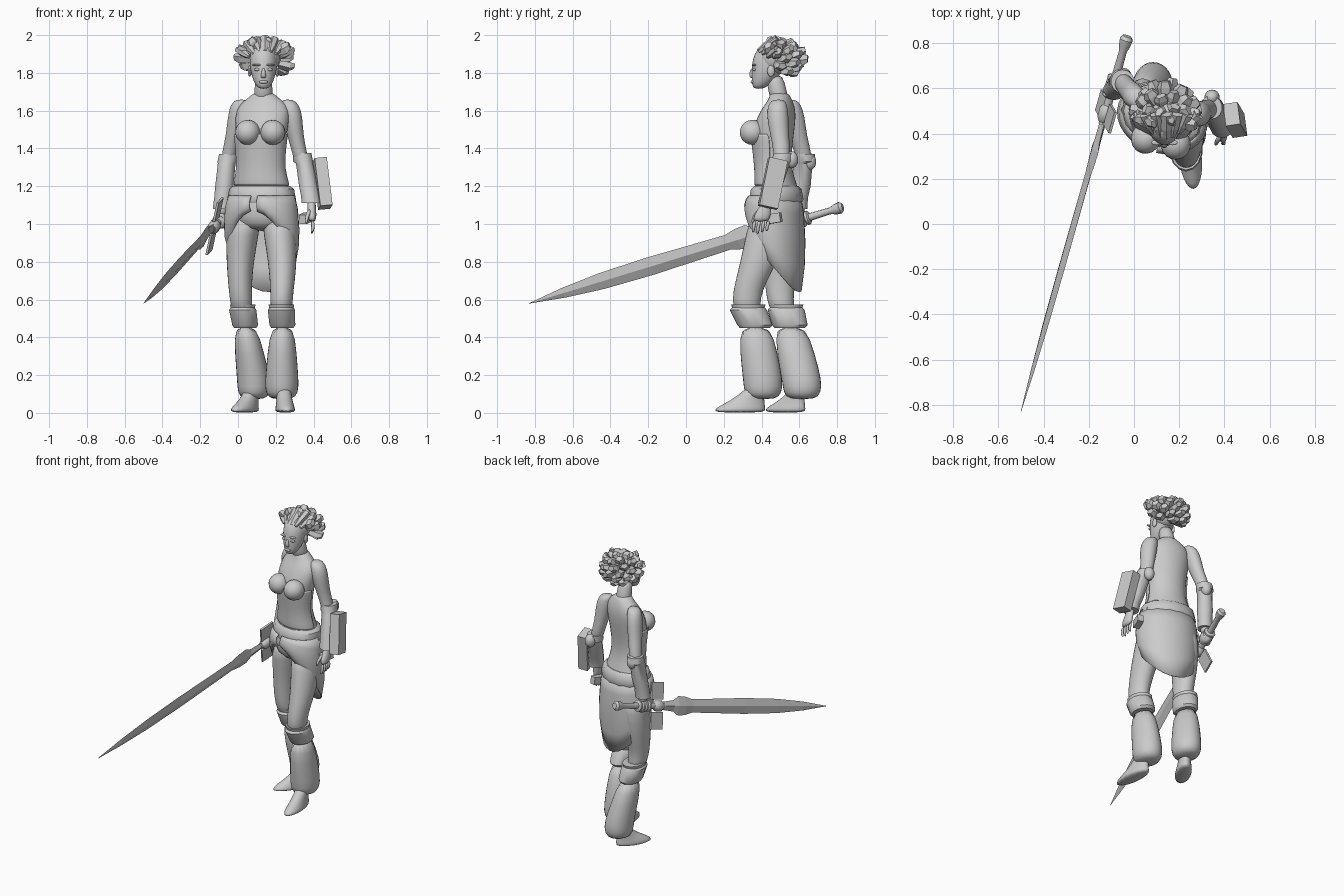
import bpy
import bmesh
import math
import random
from mathutils import Matrix, Vector

random.seed(4)
default_cube = bpy.data.objects.get("Cube")
if default_cube:
    bpy.data.objects.remove(default_cube, do_unlink=True)

COLOUR = (0.6, 0.6, 0.6, 1)
grey = bpy.data.materials.new("plain grey")
grey.use_nodes = True
grey.diffuse_color = COLOUR
grey.node_tree.nodes["Principled BSDF"].inputs["Base Color"].default_value = COLOUR

TURN = -0.3  # body twist about the vertical axis
FULL = (0, math.tau)


def finish(name, bm, smooth=True, subdivide=False, thickness=0):
    """Turn a bmesh into a named object."""
    bmesh.ops.recalc_face_normals(bm, faces=bm.faces)
    mesh = bpy.data.meshes.new(name)
    bm.to_mesh(mesh)
    bm.free()
    mesh.materials.append(grey)
    obj = bpy.data.objects.new(name, mesh)
    bpy.context.collection.objects.link(obj)
    if smooth:
        mesh.shade_smooth()
        if not subdivide:
            mesh.set_sharp_from_angle(angle=math.radians(40))
    if thickness:
        solid = obj.modifiers.new("thickness", 'SOLIDIFY')
        solid.thickness = thickness
    if subdivide:
        obj.modifiers.new("rounding", 'SUBSURF').levels = 1
        obj.modifiers["rounding"].render_levels = 1
    return obj


def loft(name, rings, sides=14, yaw=0.0, arc=FULL, matrix=None, reshape=None,
         smooth=True, subdivide=True, thickness=0):
    """Skin elliptical rings given as (x, y, z, radius_x, radius_y)."""
    bm = bmesh.new()
    closed = arc == FULL
    count = sides if closed else sides + 1
    loops = []
    for x, y, z, rx, ry in rings:
        loop = []
        for i in range(count):
            a = arc[0] + (arc[1] - arc[0]) * i / sides
            offset = Matrix.Rotation(yaw, 3, 'Z') @ Vector((rx * math.sin(a), -ry * math.cos(a), 0))
            loop.append(bm.verts.new(Vector((x, y, z)) + offset))
        loops.append(loop)
    for low, high in zip(loops, loops[1:]):
        for i in range(sides):
            j = (i + 1) % count
            bm.faces.new((low[i], low[j], high[j], high[i]))
    if closed:
        bm.faces.new(loops[0])
        bm.faces.new(loops[-1])
    if reshape:
        for v in bm.verts:
            v.co = reshape(v.co)
    if matrix:
        bm.transform(matrix)
    return finish(name, bm, smooth, subdivide, thickness)


def ball(name, centre, radii, yaw=0.0):
    bm = bmesh.new()
    bmesh.ops.create_uvsphere(bm, u_segments=16, v_segments=10, radius=1)
    bm.transform(Matrix.LocRotScale(Vector(centre), Matrix.Rotation(yaw, 3, 'Z'), Vector(radii)))
    return finish(name, bm)


def box(name, size, matrix):
    bm = bmesh.new()
    bmesh.ops.create_cube(bm, size=1)
    bm.transform(matrix @ Matrix.Diagonal((*size, 1)))
    return finish(name, bm, smooth=False)


def place(centre, x=0, y=0, z=0):
    turn = Matrix.Rotation(z, 4, 'Z') @ Matrix.Rotation(y, 4, 'Y') @ Matrix.Rotation(x, 4, 'X')
    return Matrix.Translation(centre) @ turn


# Torso and neck
TORSO = [(.13, .47, .96, .13, .1), (.125, .475, 1.04, .18, .135), (.125, .48, 1.12, .178, .132),
         (.125, .48, 1.2, .15, .11), (.12, .465, 1.29, .124, .092), (.12, .46, 1.39, .13, .1),
         (.122, .46, 1.48, .142, .112), (.13, .48, 1.57, .155, .1), (.135, .495, 1.63, .14, .075),
         (.135, .5, 1.67, .08, .055), (.135, .49, 1.7, .05, .048)]
loft("torso", TORSO, yaw=TURN)
loft("neck", [(.135, .5, 1.64, .06, .055), (.135, .485, 1.7, .047, .048),
              (.135, .465, 1.8, .047, .05)])

# Strapless bodice with a cup on each side
bodice = [(x, y, z, rx + .007, ry + .007) for x, y, z, rx, ry in TORSO if 1.15 < z < 1.55]
loft("bodice", bodice, yaw=TURN, arc=(-1.8, 1.8), thickness=.008)
for side, x, y in (("right", .052, .378), ("left", .185, .352)):
    ball(side + "_cup", (x, y, 1.485), (.066, .068, .066), TURN)

# Head and face
loft("head", [(.135, .385, 1.715, .022, .025), (.135, .395, 1.735, .044, .047),
              (.135, .42, 1.78, .064, .075), (.135, .44, 1.84, .076, .095),
              (.135, .45, 1.9, .076, .093), (.135, .455, 1.95, .05, .06)])
loft("nose", [(.135, .355, 1.772, .016, .012), (.135, .344, 1.783, .015, .015),
              (.135, .354, 1.83, .008, .011)], sides=8)
ball("lips", (.135, .355, 1.752), (.023, .013, .01))
for side, s in (("right", -1), ("left", 1)):
    ball(side + "_eye", (.135 + s * .032, .362, 1.818), (.017, .01, .008))
    ball(side + "_brow", (.135 + s * .034, .36, 1.842), (.024, .012, .006))
    ball(side + "_ear", (.135 + s * .073, .45, 1.81), (.01, .02, .03))

# Hair: skull cap, swept rows and blocky locks
HAIR = Vector((.143, .465, 1.87))
ball("hair_cap", HAIR + Vector((0, .01, .012)), (.083, .095, .092))
for i in range(7):
    s = (i - 3) / 3
    start = HAIR + Vector((s * .085, -.085 + .05 * s * s, .045 - .03 * s * s))
    end = HAIR + Vector((s * .14, .02, .115 - .06 * s * s))
    way = (end - start).normalized()
    frame = Matrix.Translation(start) @ way.to_track_quat('Z', 'Y').to_matrix().to_4x4()
    length = (end - start).length
    loft(f"hair_row_{i}", [(0, 0, 0, .01, .01), (0, 0, length * .4, .022, .02),
                           (0, 0, length, .028, .02)], sides=6, matrix=frame,
         smooth=False, subdivide=False)
TOTAL = 64
for i in range(TOTAL):
    height = 1 - 2 * (i + .5) / TOTAL
    spin = i * 2.4
    flat = math.sqrt(1 - height * height)
    way = Vector((flat * math.cos(spin), flat * math.sin(spin), height))
    if way.y < .45 - .65 * max(way.z, 0) - .35 * abs(way.x) or way.z < -.75:
        continue
    tip = HAIR + Vector((way.x * .16, way.y * .175, way.z * .12))
    base = HAIR + way * .05
    frame = Matrix.Translation(base) @ (tip - base).to_track_quat('Z', 'Y').to_matrix().to_4x4()
    length = (tip - base).length * random.uniform(.9, 1.08)
    loft(f"hair_lock_{i}", [(0, 0, 0, .02, .02), (0, 0, length * .75, .036, .028),
                            (0, .006, length, .024, .017)], sides=5, yaw=random.random(),
         matrix=frame, smooth=False, subdivide=False)

# Arms, bracers and elbow pads
ARMS = {
    "left": ([(.26, .49, 1.66, .03, .03), (.275, .485, 1.635, .05, .052), (.288, .485, 1.57, .055, .06),
              (.303, .495, 1.47, .044, .05), (.325, .51, 1.38, .04, .045), (.345, .5, 1.3, .04, .04)],
             [(.34, .515, 1.375, .05, .052), (.345, .51, 1.33, .054, .057), (.352, .5, 1.32, .046, .05),
              (.372, .46, 1.2, .05, .05), (.382, .44, 1.15, .05, .047), (.388, .43, 1.11, .052, .05)],
             (.345, .56, 1.34)),
    "right": ([(.02, .55, 1.66, .03, .03), (.005, .56, 1.635, .046, .05), (-.005, .57, 1.57, .05, .06),
               (-.022, .59, 1.47, .043, .05), (-.045, .62, 1.38, .04, .045), (-.055, .63, 1.3, .04, .04)],
              [(-.05, .63, 1.37, .052, .052), (-.055, .63, 1.33, .055, .057), (-.06, .62, 1.32, .048, .05),
               (-.072, .61, 1.2, .05, .05), (-.08, .6, 1.14, .047, .046), (-.085, .595, 1.08, .05, .047)],
              (-.045, .655, 1.33)),
}
for side, (arm, bracer, elbow) in ARMS.items():
    loft(side + "_arm", arm)
    loft(side + "_bracer", bracer, subdivide=False)
    ball(side + "_elbow_pad", elbow, (.034, .034, .045))

# Open left hand
loft("left_hand", [(.388, .43, 1.13, .025, .03), (.39, .42, 1.09, .022, .032),
                   (.393, .405, 1.05, .024, .045), (.393, .395, 1.01, .02, .045)])
for i in range(4):
    y = .365 + i * .024
    loft(f"left_finger_{i}", [(.393, y, 1.02, .012, .012), (.4, y - .008, .98, .011, .011),
                              (.388, y - .01, .945 + .008 * abs(i - 1), .008, .008)], sides=6)
loft("left_thumb", [(.38, .39, 1.08, .014, .014), (.365, .36, 1.04, .012, .012),
                    (.36, .35, 1.0, .008, .008)], sides=6)

# Forearm case and hip block
box("forearm_case", (.065, .1, .26), place((.447, .46, 1.215), x=-.22, y=-.09, z=.15))
box("hip_block", (.04, .08, .05), place((.355, .465, 1.03), x=.15, z=TURN))

# Legs, cuffs and flared trousers
LEGS = {
    "left": ([(.21, .46, 1.05, .09, .12), (.223, .435, .95, .09, .12), (.235, .385, .8, .078, .1),
              (.235, .345, .7, .068, .085), (.23, .315, .6, .06, .075), (.23, .33, .52, .06, .075)],
             (.23, .33), (.235, .365), (.232, .408), (.25, .285), .14, .1),
    "right": ([(.04, .5, 1.05, .09, .12), (.022, .51, .95, .09, .12), (.012, .51, .8, .074, .1),
               (.01, .5, .7, .066, .085), (.015, .495, .6, .06, .07), (.025, .52, .52, .058, .07)],
              (.025, .53), (.038, .55), (.085, .615), (.035, .525), .125, -.53),
}
for side, (thigh, knee, shin, hem, foot, length, turn) in LEGS.items():
    loft(side + "_thigh", thigh)
    loft(side + "_knee_ruffle", [(*knee, .555, .066, .085), (*knee, .575, .07, .092)], subdivide=False)
    loft(side + "_knee_cuff", [(*knee, .565, .06, .08), (*knee, .545, .074, .098),
                               (*shin, .465, .07, .094), (*shin, .45, .06, .08)], subdivide=False)
    middle = [(a + b) / 2 for a, b in zip(shin, hem)]
    loft(side + "_trouser_leg", [(*shin, .47, .062, .085), (*middle, .31, .08, .103),
                                 (*hem, .17, .092, .108), (*hem, .105, .09, .103),
                                 (*hem, .07, .06, .07)])
    heel = Vector((-math.sin(turn), math.cos(turn)))

    def back(amount):
        return Vector(foot) + heel * amount

    loft(side + "_foot", [(*back(0), 0, .05, length), (*back(0), .02, .054, length),
                          (*back(.025), .05, .045, length - .03), (*back(.06), .09, .04, length - .07),
                          (*back(.085), .14, .042, .05)], yaw=turn)

# Belt and back skirt with a pointed hem
loft("belt", [(.125, .478, 1.2, .155, .113), (.125, .478, 1.185, .175, .13),
              (.125, .478, 1.13, .186, .14), (.125, .478, 1.11, .176, .13)], yaw=TURN, subdivide=False)
HIP = Vector((.125, .47))
TOP, HEM = 1.15, .64


def pointed_hem(co):
    angle = math.atan2(co.x - HIP.x, HIP.y - co.y) - TURN
    drop = 1 - .84 * ((1 + math.cos(angle)) / 2) ** 1.2
    return Vector((co.x, co.y, TOP - (TOP - co.z) * drop))


loft("back_skirt", [(*HIP, TOP, .18, .135), (*HIP, 1.05, .196, .15), (*HIP, .9, .204, .158),
                    (*HIP, .77, .2, .155), (*HIP, HEM, .18, .14)], sides=28, yaw=TURN,
     arc=(.1, math.tau - .1), reshape=pointed_hem, thickness=.008, subdivide=False)

# Sword, built along its own axis from pommel to tip
POMMEL, TIP = Vector((-.03, .83, 1.09)), Vector((-.5, -.83, .58))
along = (TIP - POMMEL).normalized()
wide = Vector((.2, -.3, .9))
wide = (wide - along * wide.dot(along)).normalized()
thin = along.cross(wide)
SWORD = Matrix.Translation(POMMEL) @ Matrix((wide, thin, along)).transposed().to_4x4()
reach = (TIP - POMMEL).length


def sword_part(name, profile, sides):
    rings = [(0, 0, s, w, t) for s, w, t in profile]
    return loft(name, rings, sides, matrix=SWORD, smooth=sides > 4, subdivide=False)


sword_part("sword_grip", [(0, .02, .02), (.015, .032, .03), (.045, .028, .026), (.07, .018, .018),
                          (.2, .021, .02), (.42, .018, .018)], 10)
sword_part("sword_blade", [(.4, .025, .015), (.5, .036, .015), (.54, .062, .016), (.6, .058, .016),
                           (.66, .042, .014), (1.1, .05, .013), (1.38, .045, .011),
                           (1.6, .028, .008), (reach, .001, .001)], 4)
sword_part("sword_hub", [(.33, .02, .02), (.35, .036, .032), (.39, .036, .032), (.41, .02, .02)], 10)
for label, s in (("upper", 1), ("lower", -1)):
    box(label + "_guard_plate", (.11, .012, .1), SWORD @ Matrix.Translation((s * .095, 0, .36)))

# Right fist around the grip
ball("right_wrist", (-.086, .597, 1.075), (.028, .032, .04))
ball("right_fist", (-.088, .6, 1.02), (.034, .05, .045))
for i in range(4):
    s = .19 + i * .026
    sword_part(f"right_finger_{i}", [(s, .03, .03), (s + .006, .038, .037),
                                     (s + .018, .038, .037), (s + .024, .03, .03)], 10)
